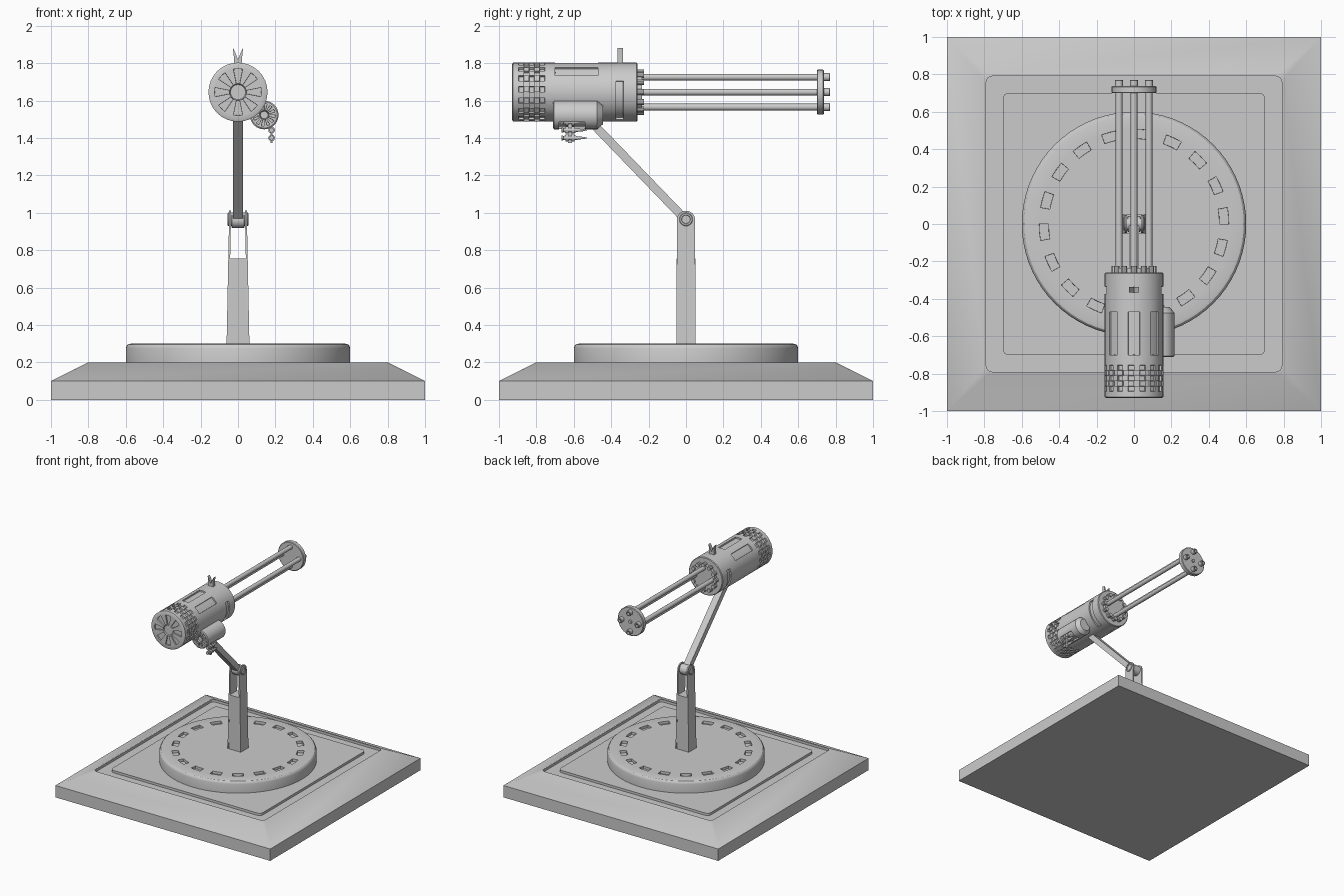
import bpy, bmesh
from math import sin, cos, pi
from mathutils import Vector

if "Cube" in bpy.data.objects:
    bpy.data.objects.remove(bpy.data.objects["Cube"])


def finish(bm, name):
    me = bpy.data.meshes.new(name)
    bm.to_mesh(me)
    bm.free()
    ob = bpy.data.objects.new(name, me)
    bpy.context.collection.objects.link(ob)
    bpy.ops.object.select_all(action='DESELECT')
    ob.select_set(True)
    bpy.context.view_layer.objects.active = ob
    bpy.ops.object.shade_smooth_by_angle(angle=0.5)
    return ob


def circle(c, r, n, axis):
    pts = []
    for k in range(n):
        a = 2 * pi * k / n
        s, t = r * sin(a), r * cos(a)
        d = {'x': (0, s, t), 'y': (s, 0, t), 'z': (t, s, 0)}[axis]
        pts.append(Vector(c) + Vector(d))
    return pts


def rounded_square(h, r, z):
    pts = []
    for q in range(4):
        cx = (h - r) * (1 if q in (0, 3) else -1)
        cy = (h - r) * (1 if q < 2 else -1)
        for k in range(5):
            a = pi / 2 * (q + k / 4)
            pts.append(Vector((cx + r * cos(a), cy + r * sin(a), z)))
    return pts


def loft(name, rings, pockets=(), checker=(), depth=0.01):
    """Skin rings; sink each pocket (list of (ring, segment)) and checker cells."""
    bm = bmesh.new()
    v = [[bm.verts.new(p) for p in ring] for ring in rings]
    n = len(rings[0])
    f = {}
    for i in range(len(v) - 1):
        for k in range(n):
            j = (k + 1) % n
            f[i, k] = bm.faces.new((v[i][k], v[i][j], v[i + 1][j], v[i + 1][k]))
    bm.faces.new(v[0])
    bm.faces.new(v[-1])
    bmesh.ops.recalc_face_normals(bm, faces=bm.faces)
    for p in pockets:
        bmesh.ops.inset_region(bm, faces=[f[i, k % n] for i, k in p], thickness=0.001, depth=-depth)
    if checker:
        bmesh.ops.inset_individual(bm, faces=[f[c] for c in checker], thickness=0.002, depth=-depth)
    bmesh.ops.remove_doubles(bm, verts=bm.verts, dist=1e-5)
    return finish(bm, name)


def turned(name, c, profile, n=32, axis='y', **kw):
    """Lathe: profile is (position along axis, radius), c is the axis centre."""
    i = 'xyz'.index(axis)
    rings = []
    for t, r in profile:
        p = list(c)
        p[i] = t
        rings.append(circle(p, r, n, axis))
    return loft(name, rings, **kw)


def prism(name, pts, push):
    return loft(name, [[Vector(p) for p in pts], [Vector(p) + Vector(push) for p in pts]])


def box(name, lo, hi):
    (a, b, c), (d, e, g) = lo, hi
    return prism(name, [(a, b, c), (d, b, c), (d, e, c), (a, e, c)], (0, 0, g - c))


# Square plinth with a trough around the raised panel
loft('plinth', [rounded_square(h, r, z) for h, r, z in (
    (1, 0, 0), (1, 0, .1), (.8, .03, .2), (.79, .03, .2), (.79, .03, .18),
    (.70, .03, .18), (.70, .03, .2))])

# Turntable with eighteen pockets
turned('turntable', (0, 0, 0),
       [(.2, .6), (.275, .6), (.288, .596), (.297, .587), (.3, .575), (.3, .507), (.3, .457), (.3, .4)],
       72, 'z', pockets=[[(5, 4 * k), (5, 4 * k + 1)] for k in range(18)], depth=.02)

# Post core and its two rounded cheek plates
prism('post_core', [(-.052, -.05, .3), (.052, -.05, .3), (.042, -.05, .755), (-.042, -.05, .755)], (0, .1, 0))
side = [(-.052, .3), (.052, .3)] + [(.048 * cos(a * pi / 12), .965 + .046 * sin(a * pi / 12)) for a in range(13)]
for s, tag in ((-1, 'left'), (1, 'right')):
    prism('post_cheek_' + tag, [(s * (.061 - (z - .3) * .02), y, z) for y, z in side], (-s * .01, 0, 0))
    turned('hinge_cap_' + tag, (0, 0, .965), [(s * .03, .036), (s * .052, .036), (s * .055, .032), (s * .055, .024),
                                             (s * .05, .022)], 24, 'x')
turned('hinge_hub', (0, 0, .96), [(-.036, .036), (-.031, .042), (.031, .042), (.036, .036)], 24, 'x')

# Slanted arm
a, b, w = Vector((-.028, 0, .96)), Vector((-.028, -.54, 1.52)), Vector((0, .016, .016))
prism('arm', [a - w, a + w, b + w, b - w], (.056, 0, 0))

# Gun housing: fan slots at the rear, checkered grip, long panels, side slits
Z = 1.645
body = [(-.922, .04), (-.93, .045), (-.93, .125), (-.93, .148), (-.925, .158)]
body += [(-.895 + .028 * i, .158) for i in range(6)]
body += [(-.70, .158), (-.47, .158), (-.375, .158), (-.335, .158), (-.265, .158), (-.26, .153), (-.26, .1)]
pockets = [[(1, 4 * k - 1), (1, 4 * k)] for k in range(8)]
pockets += [[(11, m - 1), (11, m)] for m in (-4, 0, 4)]
slit = range(6, 14)
pockets += [[(13, k) for k in slit], [(13, 31 - k) for k in slit]]
turned('housing', (0, 0, Z), body, 32, pockets=pockets,
       checker=[(5 + i, k) for i in range(5) for k in range(32) if (i + k) % 2], depth=.011)

# Forked sight
prism('sight', [(-.022, -.365, 1.79), (.022, -.365, 1.79), (.022, -.365, 1.83), (.027, -.365, 1.88),
                (.018, -.365, 1.865), (0, -.365, 1.82), (-.018, -.365, 1.865), (-.027, -.365, 1.88),
                (-.022, -.365, 1.83)], (0, .027, 0))

# Barrel mount with lugs
turned('barrel_mount', (0, 0, Z), [(-.27, .105), (-.235, .105), (-.235, .05)], 32)
for k in range(12):
    t = k * pi / 6
    turned('mount_lug', (.106 * sin(t), 0, Z + .106 * cos(t)), [(-.27, .016), (-.224, .016)], 10)

# Four barrels, muzzle plate and centre pin
for k in range(4):
    t = k * pi / 2
    turned('barrel', (.08 * sin(t), 0, Z + .08 * cos(t)),
           [(-.26, .018), (.73, .018), (.732, .021), (.768, .021), (.77, .019), (.77, .012), (.74, .012)], 16)
turned('muzzle_plate', (0, 0, Z), [(.70, .115), (.704, .12), (.733, .12), (.737, .115)], 32)
turned('centre_pin', (0, 0, Z), [(.73, .014), (.748, .014)], 12)

# Ammunition drum with a slotted cap and belt opening
turned('drum', (.14, 0, 1.523),
       [(-.70, .02), (-.71, .024), (-.71, .06), (-.71, .07), (-.705, .077), (-.68, .077), (-.54, .077), (-.475, .077),
        (-.445, .05)], 24,
       pockets=[[(1, 2 * k)] for k in range(12)] + [[(5, k) for k in range(8, 13)]], depth=.014)

# Hanging belt of rounds joined by links
for z in (1.485, 1.442, 1.40):
    turned('round', (.18, 0, z), [(-.665, .013), (-.657, .013), (-.655, .009), (-.65, .012), (-.59, .012),
                                  (-.575, .008), (-.55, .006), (-.53, .001)], 12)
    for y in (-.635, -.605):
        turned('link_ring', (.18, 0, z), [(y - .008, .018), (y + .008, .018)], 12)
box('belt_strip', (.175, -.63, 1.372), (.185, -.61, 1.50))
